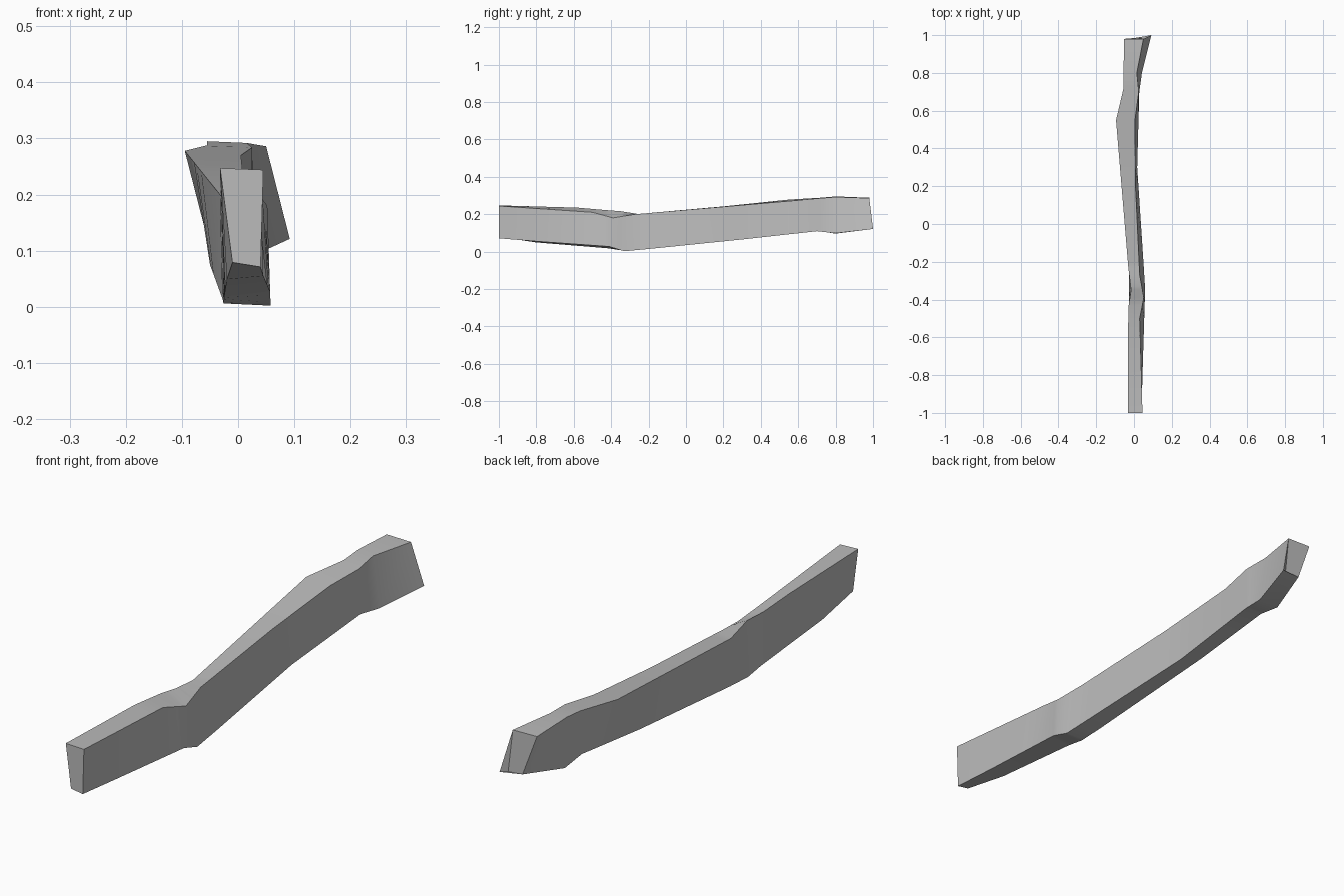
import bpy, bmesh

cube = bpy.data.objects.get("Cube")
if cube:
    bpy.data.objects.remove(cube)

# Four long corner edges of the crooked plank, each point as (y, x, z)
left_top = [(-1, .045, .244), (-.5, .03, .21), (-.39, .052, .18), (-.27, .03, .2),
            (.2, .008, .24), (.55, .005, .27), (.7, .025, .284), (.8, .015, .292), (.98, .05, .286)]
right_top = [(-1, -.032, .247), (-.58, -.032, .235), (-.43, -.028, .222), (-.35, -.015, .216),
             (-.23, -.03, .197), (.55, -.095, .278), (.72, -.055, .288), (.8, -.055, .295), (.98, -.053, .288)]
right_bottom = [(-1, -.01, .079), (-.8, -.02, .049), (-.42, -.025, .018), (-.34, -.026, .006),
                (-.23, -.027, .012), (.35, -.05, .075), (.7, -.047, .112), (.8, -.045, .096), (.985, .005, .129)]
left_bottom = [(-1, .04, .071), (-.8, .045, .055), (-.41, .057, .027), (-.33, .058, .002),
               (-.2, .05, .014), (.3, .017, .065), (.7, .028, .109), (.8, .042, .098), (1, .092, .121)]
edges = [left_top, right_top, right_bottom, left_bottom]


def point_on(edge, y):
    """Point of a corner edge at a given y; the last station is its own end."""
    if y >= .97:
        y = edge[-1][0]
    for a, b in zip(edge, edge[1:]):
        if y <= b[0]:
            t = (y - a[0]) / (b[0] - a[0])
            return (a[1] + t * (b[1] - a[1]), y, a[2] + t * (b[2] - a[2]))


# Loft the plank through every station
stations = sorted({p[0] for e in edges for p in e if p[0] < .97}) + [1]
bm = bmesh.new()
rings = [[bm.verts.new(point_on(e, y)) for e in edges] for y in stations]
for a, b in zip(rings, rings[1:]):
    for i in range(4):
        j = (i + 1) % 4
        bm.faces.new((a[i], a[j], b[j], b[i]))

# Front end, and back end with a splintered corner
bm.faces.new(rings[0])
lt, rt, rb, lb = rings[-1]
chip = bm.verts.new((.068, .982, .122))
bm.faces.new((lt, rt, rb, chip))
bm.faces.new((lt, chip, lb))
bm.faces.new((chip, rb, lb))
bmesh.ops.recalc_face_normals(bm, faces=bm.faces)

mesh = bpy.data.meshes.new("plank")
bm.to_mesh(mesh)
bm.free()
plank = bpy.data.objects.new("plank", mesh)
bpy.context.collection.objects.link(plank)

# Plain grey
grey = bpy.data.materials.new("plain grey")
grey.use_nodes = True
colour = (.5, .5, .5, 1)
grey.diffuse_color = colour
grey.node_tree.nodes["Principled BSDF"].inputs["Base Color"].default_value = colour
mesh.materials.append(grey)

bpy.context.view_layer.objects.active = plank
plank.select_set(True)
bpy.ops.object.shade_smooth_by_angle(angle=.6)
